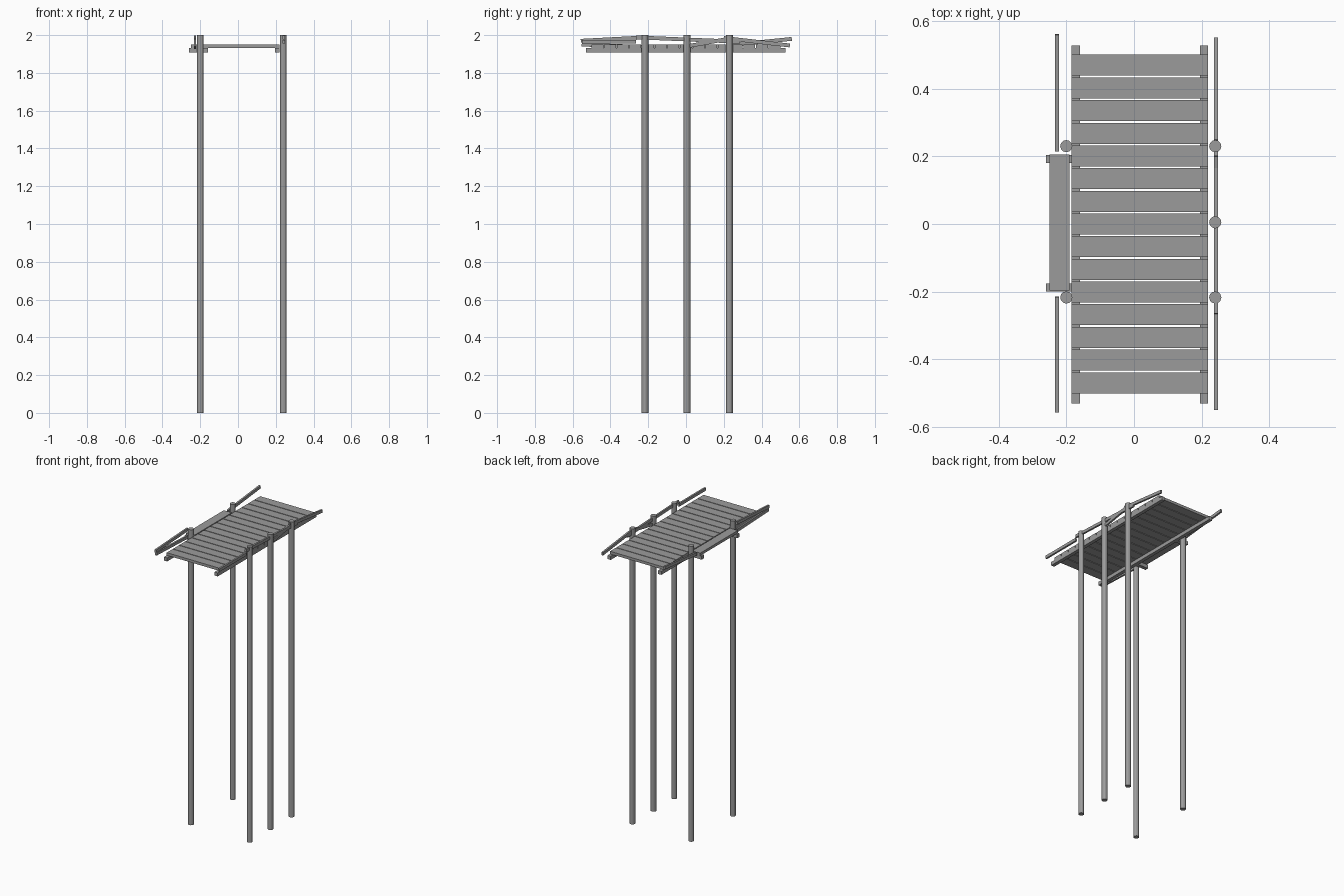
import bpy
import math
from mathutils import Vector

if "Cube" in bpy.data.objects:
    bpy.data.objects.remove(bpy.data.objects["Cube"], do_unlink=True)

# Weathered grey timber
wood = bpy.data.materials.new("grey_wood")
wood.use_nodes = True
colour = (0.33, 0.33, 0.33, 1)
wood.diffuse_color = colour
wood.node_tree.nodes["Principled BSDF"].inputs["Base Color"].default_value = colour


def box(name, low, high):
    low, high = Vector(low), Vector(high)
    bpy.ops.mesh.primitive_cube_add(size=1, location=(low + high) / 2)
    ob = bpy.context.object
    ob.name = name
    ob.scale = high - low
    bpy.ops.object.transform_apply(location=False, rotation=False, scale=True)
    ob.data.materials.append(wood)
    return ob


def post(name, x, y):
    bpy.ops.mesh.primitive_cylinder_add(vertices=12, radius=0.018, depth=2, location=(x, y, 1))
    ob = bpy.context.object
    ob.name = name
    ob.data.materials.append(wood)


def rail(name, x, start, end):
    """Thin board sloping from (y, z) start to (y, z) end."""
    dy, dz = end[0] - start[0], end[1] - start[1]
    half = math.hypot(dy, dz) / 2
    ob = box(name, (-0.006, -half, -0.01), (0.006, half, 0.01))
    ob.location = (x, (start[0] + end[0]) / 2, (start[1] + end[1]) / 2)
    ob.rotation_euler.x = math.atan2(dz, dy)


# Tall round posts
for y in (-0.217, 0.005, 0.23):
    post("left_post", 0.24, y)
for y in (-0.217, 0.23):
    post("right_post", -0.2, y)

# Long bearers under the deck
for name, x in (("right_bearer", -0.172), ("left_bearer", 0.207)):
    box(name, (x - 0.012, -0.53, 1.908), (x + 0.012, 0.527, 1.932))

# Deck planks
pitch = 0.067
for i in range(15):
    y = (i - 7) * pitch
    box("deck_plank", (-0.184, y - 0.031, 1.932), (0.219, y + 0.031, 1.95))

# Side step with two short joists
box("side_step", (-0.25, -0.197, 1.932), (-0.19, 0.205, 1.95))
for y in (-0.188, 0.192):
    box("step_joist", (-0.26, y - 0.012, 1.908), (-0.16, y + 0.012, 1.932))

# Crooked handrails on the left side
rail("left_front_rail", 0.242, (-0.55, 1.965), (-0.265, 1.965))
rail("left_long_rail", 0.242, (-0.265, 1.988), (0.285, 1.965))
rail("left_middle_rail", 0.242, (0.0, 1.94), (0.25, 1.985))
rail("left_back_rail", 0.242, (0.2, 1.985), (0.55, 1.945))

# Crooked handrails on the right side
rail("right_front_upper_rail", -0.228, (-0.557, 1.97), (-0.215, 1.988))
rail("right_front_lower_rail", -0.228, (-0.552, 1.95), (-0.217, 1.937))
rail("right_back_rail", -0.228, (0.215, 1.945), (0.56, 1.98))
